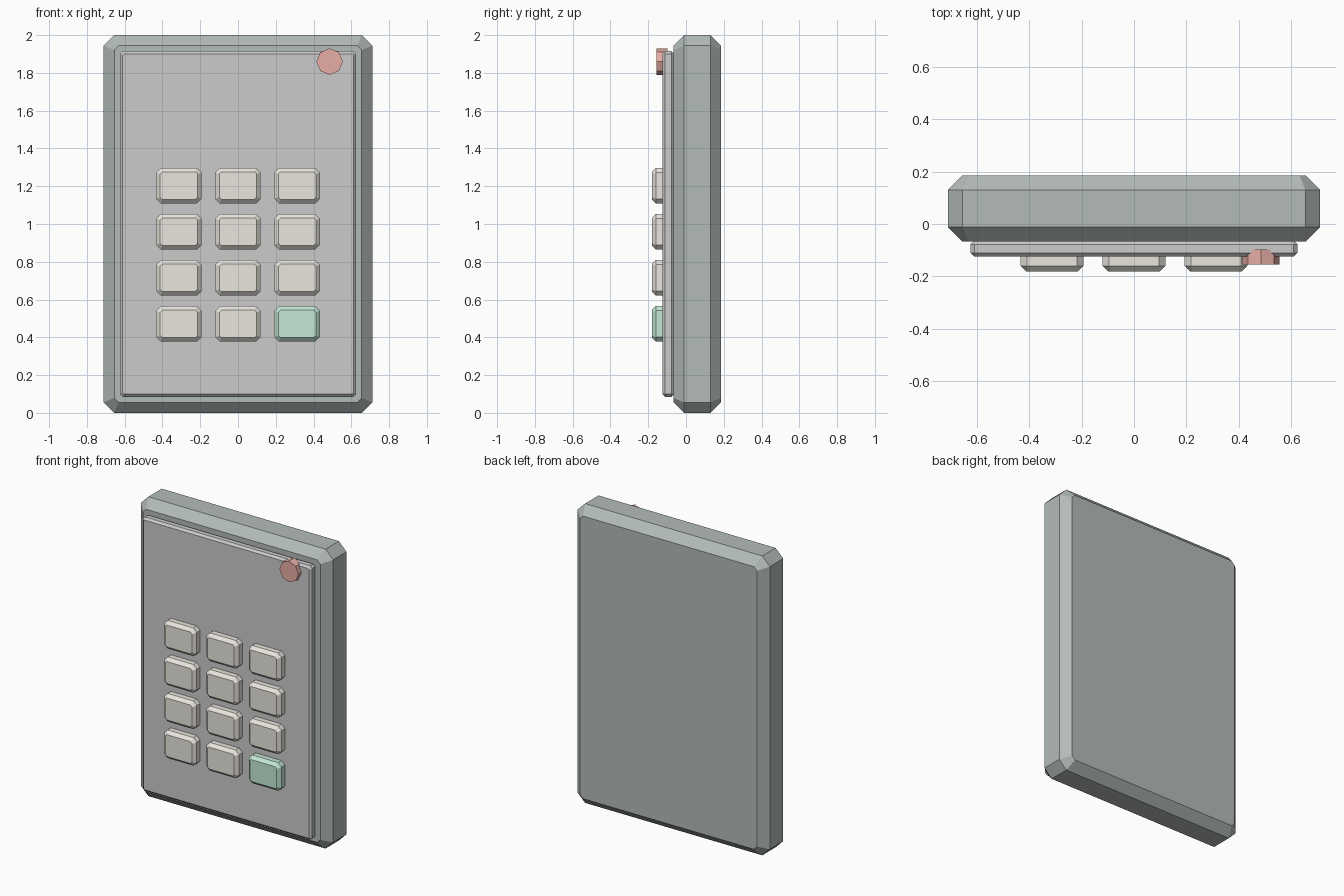
import bpy, bmesh, math

if "Cube" in bpy.data.objects:
    bpy.data.objects.remove(bpy.data.objects["Cube"])


def material(name, rgb):
    m = bpy.data.materials.new(name)
    m.diffuse_color = (*rgb, 1)
    m.use_nodes = True
    m.node_tree.nodes["Principled BSDF"].inputs["Base Color"].default_value = m.diffuse_color
    return m


def outline(hx, hz, c):
    """Rectangle with cut corners, counter-clockwise."""
    return [(hx - c, -hz), (hx, -hz + c), (hx, hz - c), (hx - c, hz),
            (-hx + c, hz), (-hx, hz - c), (-hx, -hz + c), (-hx + c, -hz)]


def slab(name, x, z, w, h, y0, y1, corner, bevel, mat):
    """Upright slab with cut corners and chamfered front and back rims."""
    bm = bmesh.new()
    inner = corner - bevel * (2 - math.sqrt(2))
    rings = []
    for y, inset, c in ((y0, bevel, inner), (y0 + bevel, 0, corner),
                        (y1 - bevel, 0, corner), (y1, bevel, inner)):
        pts = outline(w / 2 - inset, h / 2 - inset, c)
        rings.append([bm.verts.new((x + px, y, z + pz)) for px, pz in pts])
    for a, b in zip(rings, rings[1:]):
        for i in range(8):
            j = (i + 1) % 8
            bm.faces.new((a[i], a[j], b[j], b[i]))
    bm.faces.new(rings[0])
    bm.faces.new(rings[-1][::-1])
    bmesh.ops.recalc_face_normals(bm, faces=bm.faces)
    me = bpy.data.meshes.new(name)
    bm.to_mesh(me)
    bm.free()
    me.materials.append(mat)
    ob = bpy.data.objects.new(name, me)
    bpy.context.collection.objects.link(ob)
    return ob


casing = material("casing", (0.45, 0.50, 0.48))
panel = material("panel", (0.76, 0.77, 0.74))
beige = material("key_beige", (0.82, 0.79, 0.73))
green = material("key_green", (0.55, 0.80, 0.66))
red = material("lamp_red", (0.80, 0.42, 0.38))

# Casing and front panel
slab("body", 0, 1.0, 1.422, 2.0, -0.067, 0.186, 0.056, 0.056, casing)
slab("front_panel", 0, 1.0, 1.25, 1.83, -0.124, -0.064, 0.015, 0.014, panel)

# Keypad, three columns by four rows, with a green key at lower right
for row in range(4):
    for col in range(3):
        last = row == 3 and col == 2
        slab("enter_key" if last else f"key_{row + 1}_{col + 1}",
             (col - 1) * 0.313, 1.203 - row * 0.244, 0.24, 0.188,
             -0.181, -0.10, 0.024, 0.021, green if last else beige)

# Indicator lamp
bpy.ops.mesh.primitive_cylinder_add(vertices=8, radius=0.07, depth=0.057,
                                    location=(0.485, -0.1265, 1.86),
                                    rotation=(math.pi / 2, 0, 0))
lamp = bpy.context.object
lamp.name = "indicator_lamp"
lamp.data.materials.append(red)
